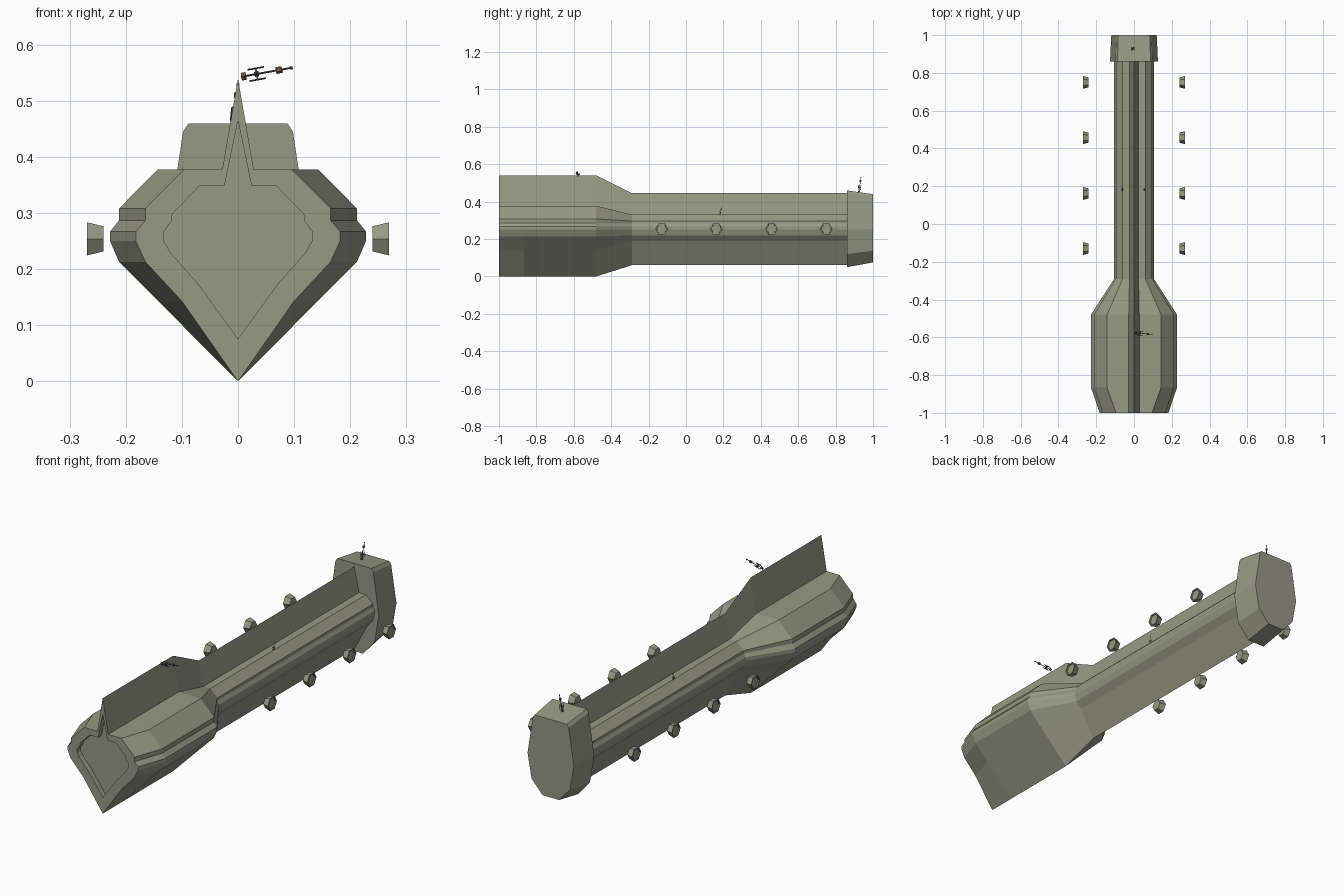
import bpy, bmesh, math
from mathutils import Vector, Matrix

if "Cube" in bpy.data.objects:
    bpy.data.objects.remove(bpy.data.objects["Cube"])


def material(name, rgb):
    m = bpy.data.materials.new(name)
    m.diffuse_color = (*rgb, 1)
    m.use_nodes = True
    m.node_tree.nodes["Principled BSDF"].inputs["Base Color"].default_value = m.diffuse_color
    return m


HULL = material("olive grey", (0.31, 0.32, 0.235))
METAL = material("dark gunmetal", (0.09, 0.09, 0.085))
BROWN = material("rust brown", (0.17, 0.10, 0.075))


def finish(name, bm, mats):
    bmesh.ops.recalc_face_normals(bm, faces=bm.faces)
    me = bpy.data.meshes.new(name)
    bm.to_mesh(me)
    bm.free()
    for m in mats:
        me.materials.append(m)
    ob = bpy.data.objects.new(name, me)
    bpy.context.collection.objects.link(ob)
    return ob


def mirrored(half):
    """Close a half section given from top to bottom."""
    return half + [(-x, z) for x, z in reversed(half) if x > 0]


def loft(name, sections, axis="y"):
    """Skin a list of (position, ring) sections and cap both ends."""
    bm = bmesh.new()
    rings = []
    for p, ring in sections:
        rings.append([bm.verts.new((a, p, b) if axis == "y" else (p, a, b)) for a, b in ring])
    n = len(rings[0])
    for r, s in zip(rings, rings[1:]):
        for i in range(n):
            j = (i + 1) % n
            bm.faces.new((r[i], r[j], s[j], s[i]))
    bm.faces.new(rings[0])
    bm.faces.new(rings[-1])
    return finish(name, bm, [HULL])


# Hull with tall dorsal fin, keel and recessed bow
inner = mirrored([(0, .465), (.024, .349), (.068, .349), (.117, .298), (.119, .285),
                  (.132, .267), (.132, .25), (.119, .228), (.072, .175), (0, .076)])
bow = mirrored([(0, .54), (.028, .378), (.095, .378), (.165, .308), (.165, .287),
                (.182, .267), (.182, .25), (.165, .213), (.10, .143), (0, 0)])
wide = mirrored([(0, .54), (.028, .378), (.143, .378), (.212, .308), (.212, .287),
                 (.228, .267), (.228, .25), (.212, .213), (.141, .142), (0, 0)])
slim = mirrored([(0, .445), (.024, .33), (.06, .33), (.096, .296), (.096, .282),
                 (.105, .266), (.105, .25), (.096, .22), (.07, .19), (0, .06)])
loft("hull", [(-.975, inner), (-1, inner), (-1, bow), (-.865, wide),
              (-.48, wide), (-.29, slim), (.87, slim)])

# Tail block, slightly tapered towards the stern
tail = mirrored([(.088, .46), (.098, .445), (.127, .25), (.105, .12), (.045, .05)])
stern = [(x * .945, .2575 + (z - .255) * .89) for x, z in tail]
loft("tail_block", [(.86, tail), (1.0, stern)])

# Hexagonal side pods, flaring outward with a shallow recessed face
def hexagon(cy, r):
    return [(cy + r * math.cos(k * math.pi / 3), .254 + r * math.sin(k * math.pi / 3))
            for k in range(6)]


for side, label in ((1, "right"), (-1, "left")):
    for i, y in enumerate((-.13, .162, .457, .75)):
        loft(f"side_pod_{label}_{i + 1}",
             [(side * .24, hexagon(y, .026)), (side * .269, hexagon(y, .034)),
              (side * .269, hexagon(y, .028)), (side * .264, hexagon(y, .027))], "x")


# Small forked masts: rod, foot block, prongs, collar and tip, built along local z
def mast(name, base, direction, size):
    bm = bmesh.new()

    def bar(x, y, z0, z1, r, sides=6, mat=0):
        geo = bmesh.ops.create_cone(bm, cap_ends=True, segments=sides, radius1=r, radius2=r,
                                    depth=z1 - z0,
                                    matrix=Matrix.Translation((x, y, (z0 + z1) / 2)))
        for f in {f for v in geo["verts"] for f in v.link_faces}:
            f.material_index = mat

    bar(0, 0, 0, 1, .018)
    bar(0, 0, 0, .09, .075, 4, 1)
    bar(0, 0, .26, .34, .05)
    for k in range(4):
        c, s = math.cos(k * math.pi / 2), math.sin(k * math.pi / 2)
        bar(.11 * c, .11 * s, .14, .46, .016, 4)
        geo = bmesh.ops.create_cube(bm, size=1, matrix=Matrix.Translation((.055 * c, .055 * s, .3))
                                    @ Matrix.Rotation(k * math.pi / 2, 4, "Z")
                                    @ Matrix.Diagonal((.11, .03, .03, 1)))
    bar(0, 0, .68, .79, .065, 6, 1)
    bar(0, 0, .95, 1, .03)
    turn = Vector(direction).to_track_quat("Z", "Y").to_matrix().to_4x4()
    bm.transform(Matrix.Translation(base) @ turn @ Matrix.Scale(size, 4))
    finish(name, bm, [METAL, BROWN])


mast("fin_mast", (.006, -.576, .543), (.09, -.008, .016), .093)
mast("tail_mast", (-.008, .925, .452), (.008, .01, .078), .08)
mast("deck_mast_left", (-.06, .18, .33), (-.15, .25, 1), .045)
mast("deck_mast_right", (.055, .18, .33), (.15, .25, 1), .04)
